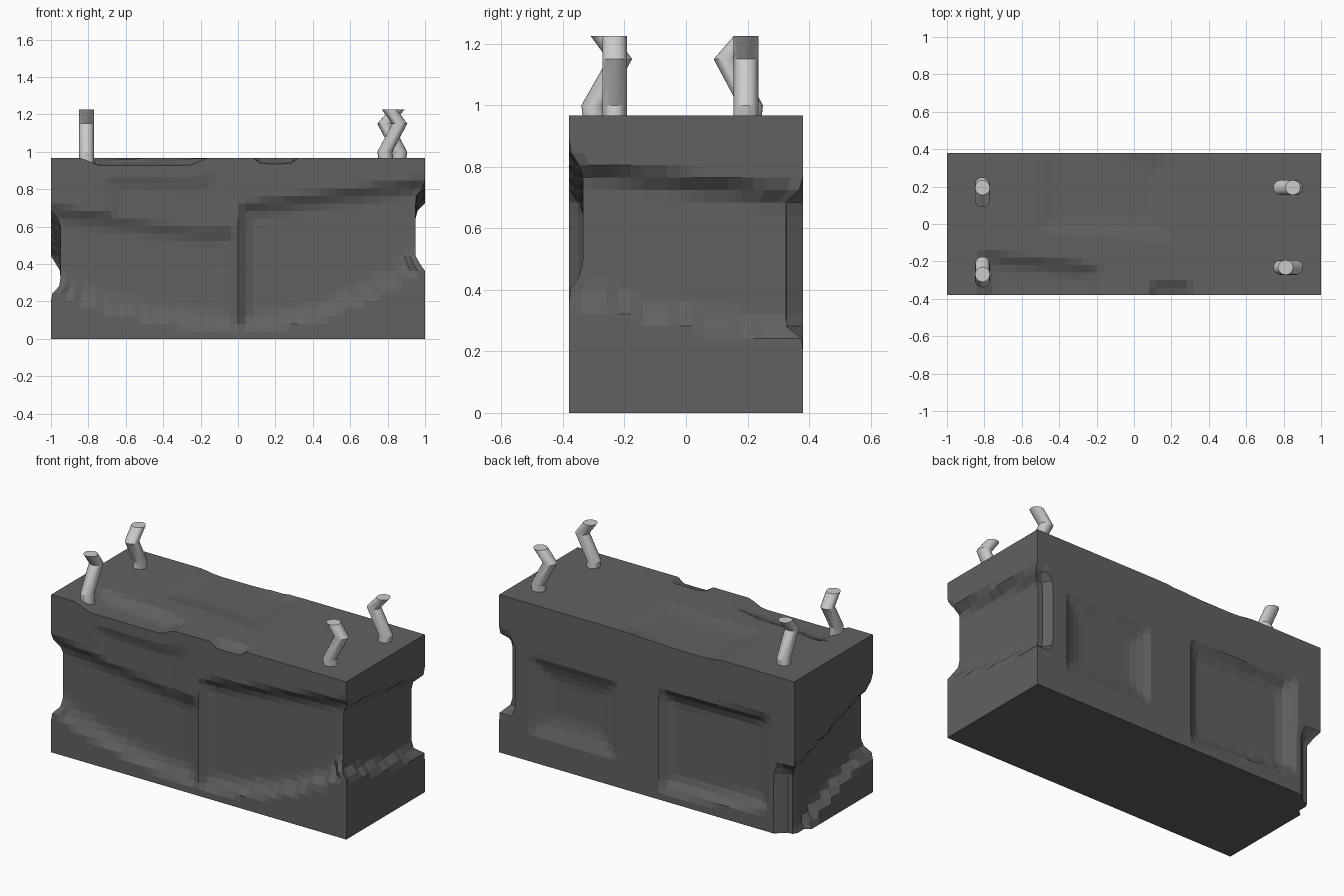
import bpy, bmesh, math
from mathutils import Vector

if "Cube" in bpy.data.objects:
    bpy.data.objects.remove(bpy.data.objects["Cube"])

HALF = Vector((1.0, 0.38, 0.483))
STEP = 0.04

# Face name: axis, side, axis along the patch, axis across the patch
FACES = {"front": (1, -1, 0, 2), "back": (1, 1, 0, 2), "right": (0, 1, 1, 2),
         "left": (0, -1, 1, 2), "top": (2, 1, 0, 1)}

# Worn patches: face, depth, slope width, start (along, low, high), end (along, low, high)
DENTS = [
    ("front", .045, .10, (0, .05, .72), (1.2, .55, .88)),
    ("front", .045, .12, (0, .05, .58), (-1.2, .33, .74)),
    ("front", .015, .08, (-.1, .5, .86), (-.7, .6, .88)),
    ("back", .04, .16, (.2, .17, .64), (.8, .17, .65)),
    ("back", .05, .10, (-.08, .06, .67), (-.82, .12, .7)),
    ("back", .055, .05, (.92, .24, .73), (1.2, .24, .73)),
    ("back", .055, .07, (-.9, -.2, .43), (-1.2, -.2, .43)),
    ("right", .05, .07, (.6, .24, .7), (-.6, .44, .84)),
    ("left", .05, .07, (-.6, .25, .74), (.6, -.25, .36)),
    ("top", .04, .10, (-.82, -.6, -.15), (-.18, -.6, -.22)),
    ("top", .03, .05, (.08, -.6, -.32), (.32, -.6, -.32)),
    ("top", .015, .14, (-.5, -.05, .6), (.2, -.1, .35)),
]


def dent_amount(u, v, margin, start, end):
    """0 outside the patch, 1 on its floor; the outline moves in steps."""
    if not min(start[0], end[0]) < u < max(start[0], end[0]):
        return 0.0
    t = (round(u / 0.1) * 0.1 - start[0]) / (end[0] - start[0])
    t = min(max(t, 0), 1)
    low = start[1] + t * t * (end[1] - start[1])
    high = start[2] + t * (end[2] - start[2])
    inside = min(abs(u - start[0]), abs(u - end[0]), v - low, high - v)
    k = min(max(inside / margin, 0), 1)
    return k * (2 - k)


def grid_block():
    bm = bmesh.new()
    n = [round(2 * h / STEP) for h in HALF]
    for axis in range(3):
        a, b = (axis + 1) % 3, (axis + 2) % 3
        for side in (-1, 1):
            rows = []
            for i in range(n[a] + 1):
                row = []
                for j in range(n[b] + 1):
                    p = Vector((0, 0, 0))
                    p[axis] = side * HALF[axis]
                    p[a] = (2 * i / n[a] - 1) * HALF[a]
                    p[b] = (2 * j / n[b] - 1) * HALF[b]
                    row.append(bm.verts.new(p))
                rows.append(row)
            for i in range(n[a]):
                for j in range(n[b]):
                    f = [rows[i][j], rows[i + 1][j], rows[i + 1][j + 1], rows[i][j + 1]]
                    bm.faces.new(f if side > 0 else f[::-1])
    bmesh.ops.remove_doubles(bm, verts=bm.verts, dist=1e-4)
    return bm


def add_object(name, bm):
    mesh = bpy.data.meshes.new(name)
    bm.to_mesh(mesh)
    bm.free()
    ob = bpy.data.objects.new(name, mesh)
    bpy.context.collection.objects.link(ob)
    return ob


# Concrete block with worn, chipped faces
bm = grid_block()
for v in bm.verts:
    p = v.co.copy()
    world = p + Vector((0, 0, HALF.z))
    moved = world.copy()
    push = {}
    for face, depth, margin, start, end in DENTS:
        axis, side, along, across = FACES[face]
        near = 1 - (HALF[axis] - side * p[axis]) / 0.2
        if near > 0:
            d = depth * near * dent_amount(world[along], world[across], margin, start, end)
            push[axis, side] = max(push.get((axis, side), 0), d)
    for (axis, side), d in push.items():
        moved[axis] -= side * d
    v.co = moved
block = add_object("concrete_block", bm)
concrete = bpy.data.materials.new("dark_concrete")
concrete.diffuse_color = (0.12, 0.12, 0.12, 1)
concrete.use_nodes = True
concrete.node_tree.nodes["Principled BSDF"].inputs["Base Color"].default_value = concrete.diffuse_color
block.data.materials.append(concrete)


# Bent steel bars sticking out of the top
def bar(name, path, radius=0.04, sides=16):
    bm = bmesh.new()
    rings = []
    for x, y, z in path:
        angles = [2 * math.pi * k / sides for k in range(sides)]
        rings.append([bm.verts.new((x + radius * math.cos(t), y + radius * math.sin(t), z))
                      for t in angles])
    for r0, r1 in zip(rings, rings[1:]):
        for k in range(sides):
            m = (k + 1) % sides
            bm.faces.new((r0[k], r0[m], r1[m], r1[k])).smooth = True
    bm.faces.new(rings[0][::-1])
    bm.faces.new(rings[-1])
    bm.normal_update()
    for e in bm.edges:
        e.smooth = e.calc_face_angle() < math.radians(30)
    add_object(name, bm)


HEIGHTS = (0.90, 1.0, 1.15, 1.225)
for name, fixed, offsets, along_x in [
    ("bar_front_left", -0.81, (-.29, -.30, -.215, -.27), False),
    ("bar_back_left", -0.81, (.20, .21, .13, .195), False),
    ("bar_front_right", -0.232, (.80, .785, .865, .81), True),
    ("bar_back_right", 0.195, (.85, .865, .785, .85), True),
]:
    bar(name, [(o, fixed, z) if along_x else (fixed, o, z) for o, z in zip(offsets, HEIGHTS)])
